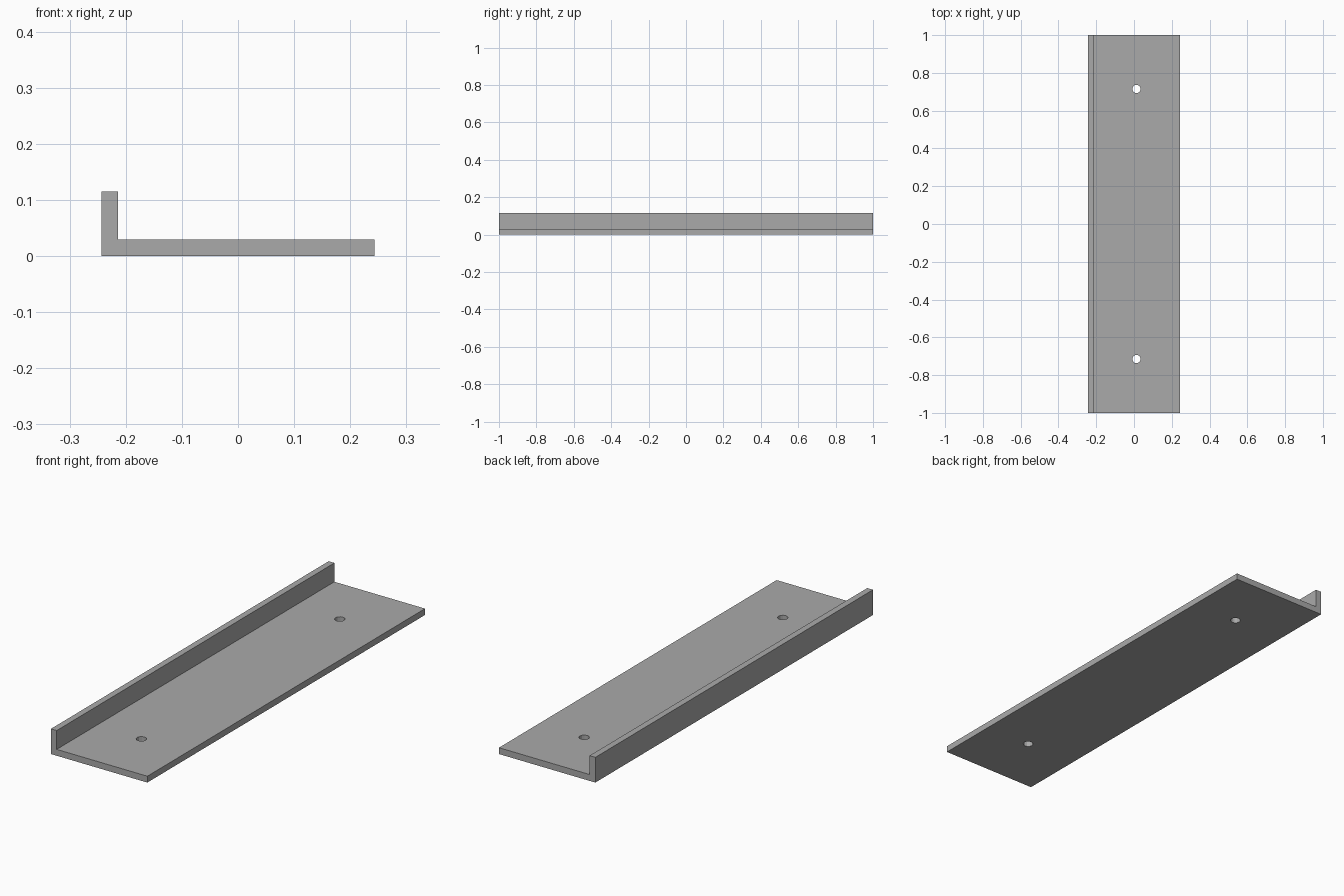
import bpy
import bmesh
from mathutils import Matrix, Vector

cube = bpy.data.objects.get("Cube")
if cube:
    bpy.data.objects.remove(cube, do_unlink=True)

HALF_W, HALF_L = 0.243, 1.0
THICK, LIP_H = 0.029, 0.115
HOLE_X, HOLE_Y, HOLE_R = 0.013, 0.715, 0.022

grey = bpy.data.materials.new("plain_grey")
grey.use_nodes = True
colour = (0.4, 0.4, 0.4, 1)
grey.diffuse_color = colour
grey.node_tree.nodes["Principled BSDF"].inputs["Base Color"].default_value = colour


def add_object(name, bm):
    bmesh.ops.recalc_face_normals(bm, faces=bm.faces)
    mesh = bpy.data.meshes.new(name)
    bm.to_mesh(mesh)
    bm.free()
    mesh.materials.append(grey)
    obj = bpy.data.objects.new(name, mesh)
    bpy.context.collection.objects.link(obj)
    return obj


# L-shaped section extruded along the length
inner = -HALF_W + THICK
profile = [(-HALF_W, 0), (HALF_W, 0), (HALF_W, THICK),
           (inner, THICK), (inner, LIP_H), (-HALF_W, LIP_H)]
bm = bmesh.new()
face = bm.faces.new([bm.verts.new((x, -HALF_L, z)) for x, z in profile])
ext = bmesh.ops.extrude_face_region(bm, geom=[face])
moved = [v for v in ext["geom"] if isinstance(v, bmesh.types.BMVert)]
bmesh.ops.translate(bm, verts=moved, vec=Vector((0, 2 * HALF_L, 0)))
bracket = add_object("angle_bracket", bm)

# Two screw holes through the base
bm = bmesh.new()
for side in (-1, 1):
    bmesh.ops.create_cone(bm, cap_ends=True, segments=12, radius1=HOLE_R,
                          radius2=HOLE_R, depth=4 * THICK,
                          matrix=Matrix.Translation((HOLE_X, side * HOLE_Y, THICK / 2)))
cutter = add_object("hole_cutter", bm)
cutter.hide_render = True
cutter.hide_set(True)

cut = bracket.modifiers.new("screw_holes", 'BOOLEAN')
cut.operation = 'DIFFERENCE'
cut.solver = 'EXACT'
cut.object = cutter
